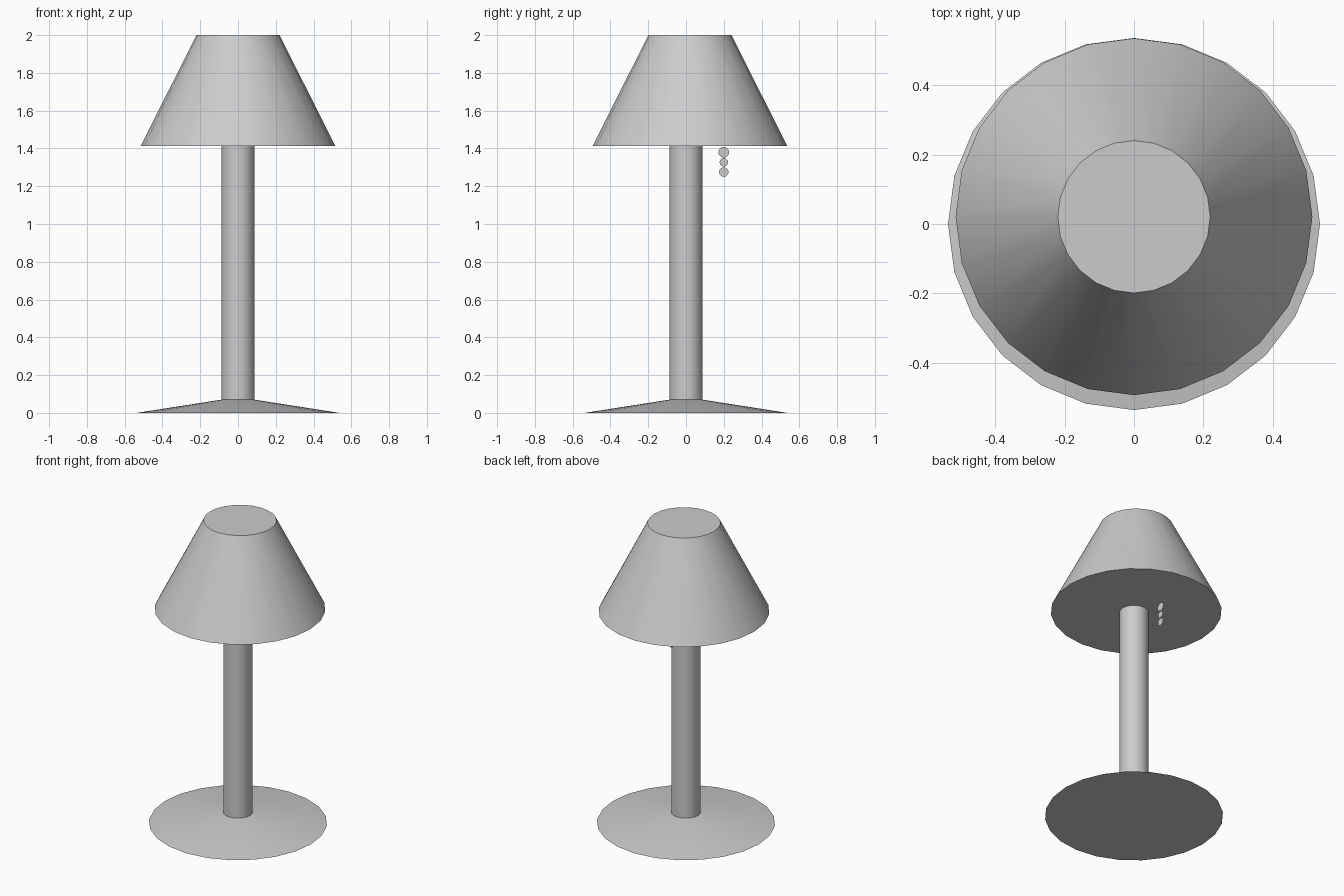
import bpy
import math

cube = bpy.data.objects.get("Cube")
if cube:
    bpy.data.objects.remove(cube, do_unlink=True)

SIDES = 24

# One plain grey for the whole lamp
GREY = (0.6, 0.6, 0.6, 1)
grey = bpy.data.materials.new("plain_grey")
grey.use_nodes = True
grey.diffuse_color = GREY
grey.node_tree.nodes["Principled BSDF"].inputs["Base Color"].default_value = GREY


def finish(name):
    obj = bpy.context.object
    obj.name = name
    obj.data.materials.append(grey)
    return obj


def frustum(name, r_low, r_high, z_low, z_high, y=0):
    bpy.ops.mesh.primitive_cone_add(
        vertices=SIDES, radius1=r_low, radius2=r_high, depth=z_high - z_low,
        location=(0, y, (z_low + z_high) / 2))
    finish(name)
    bpy.ops.object.shade_smooth_by_angle(angle=math.radians(30))


# Shallow foot, straight pole and closed shade
frustum("base", 0.537, 0.088, 0, 0.07)
frustum("pole", 0.088, 0.088, 0.07, 1.42)
frustum("shade", 0.515, 0.22, 1.413, 2, y=0.021)

# Pull chain of three flat discs hanging under the shade
for i, (z, radius) in enumerate([(1.38, 0.028), (1.327, 0.022), (1.275, 0.025)]):
    bpy.ops.mesh.primitive_circle_add(
        vertices=SIDES, radius=radius, fill_type='NGON',
        location=(-0.04, 0.2, z), rotation=(0, math.pi / 2, 0))
    finish(f"chain_disc_{i + 1}")
